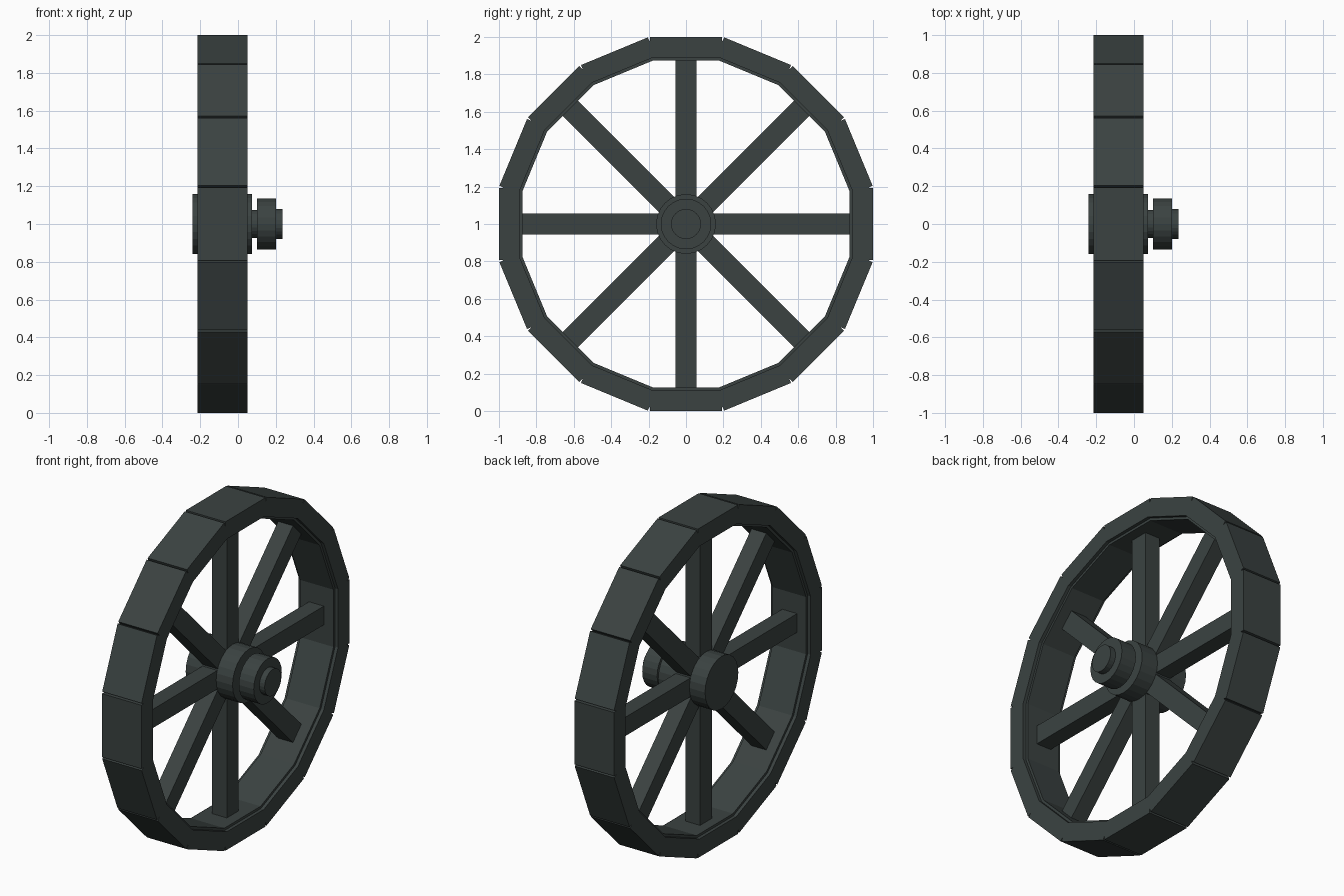
import bpy
import bmesh
from math import pi, tan, cos, sin
from mathutils import Matrix

cube = bpy.data.objects.get("Cube")
if cube:
    bpy.data.objects.remove(cube, do_unlink=True)

paint = bpy.data.materials.new("dark_grey_green")
paint.use_nodes = True
colour = (0.043, 0.055, 0.053, 1)
paint.diffuse_color = colour
paint.node_tree.nodes["Principled BSDF"].inputs["Base Color"].default_value = colour

CENTRE = Matrix.Translation((0, 0, 1))
SEGMENTS = 16
SLOPE = tan(pi / SEGMENTS)


def finish(name, bm):
    bmesh.ops.recalc_face_normals(bm, faces=bm.faces)
    bm.transform(CENTRE)
    mesh = bpy.data.meshes.new(name)
    bm.to_mesh(mesh)
    bm.free()
    mesh.materials.append(paint)
    obj = bpy.data.objects.new(name, mesh)
    bpy.context.collection.objects.link(obj)
    return obj


def add_prism(bm, outline, x0, x1, angle):
    """Extrude a (tangent, radius) outline along x, turned about the axle."""
    turn = Matrix.Rotation(angle, 4, 'X')
    start = [bm.verts.new(turn @ Matrix.Translation((x0, t, r)).translation) for t, r in outline]
    face = bm.faces.new(start)
    moved = bmesh.ops.extrude_face_region(bm, geom=[face], use_keep_orig=True)["geom"]
    verts = [v for v in moved if isinstance(v, bmesh.types.BMVert)]
    bmesh.ops.translate(bm, verts=verts, vec=(x1 - x0, 0, 0))


def mirrored(half):
    return half + [(-t, r) for t, r in reversed(half)]


# Rim segments, with small V notches at the outer joints
rim = bmesh.new()
felloe = mirrored([(SLOPE - 0.006, 1), (SLOPE * 0.975, 0.975), (SLOPE * 0.89, 0.89)])
for i in range(SEGMENTS):
    add_prism(rim, felloe, -0.215, 0.05, i * 2 * pi / SEGMENTS)
finish("rim", rim)

# Narrower lining that steps inward from the rim
lining = bmesh.new()
strip = mirrored([(SLOPE * 0.9, 0.9), (SLOPE * 0.875, 0.875)])
for i in range(SEGMENTS):
    add_prism(lining, strip, -0.195, 0.03, i * 2 * pi / SEGMENTS)
finish("rim_lining", lining)

# Eight square spokes
spokes = bmesh.new()
bar = mirrored([(0.057, 0.89), (0.057, 0.05)])
for i in range(8):
    add_prism(spokes, bar, -0.135, -0.035, i * pi / 4)
finish("spokes", spokes)


# Hub and axle parts turned about x
def turned(name, radius, x0, x1, sides=24):
    bm = bmesh.new()
    step = 2 * pi / sides
    ring = [(radius * sin(i * step), radius * cos(i * step)) for i in range(sides)]
    add_prism(bm, ring, x0, x1, 0)
    finish(name, bm)


turned("hub", 0.16, -0.24, 0.075)
turned("axle_neck", 0.075, 0.07, 0.11)
turned("axle_collar", 0.135, 0.1, 0.2)
turned("axle_tip", 0.08, 0.19, 0.235)
